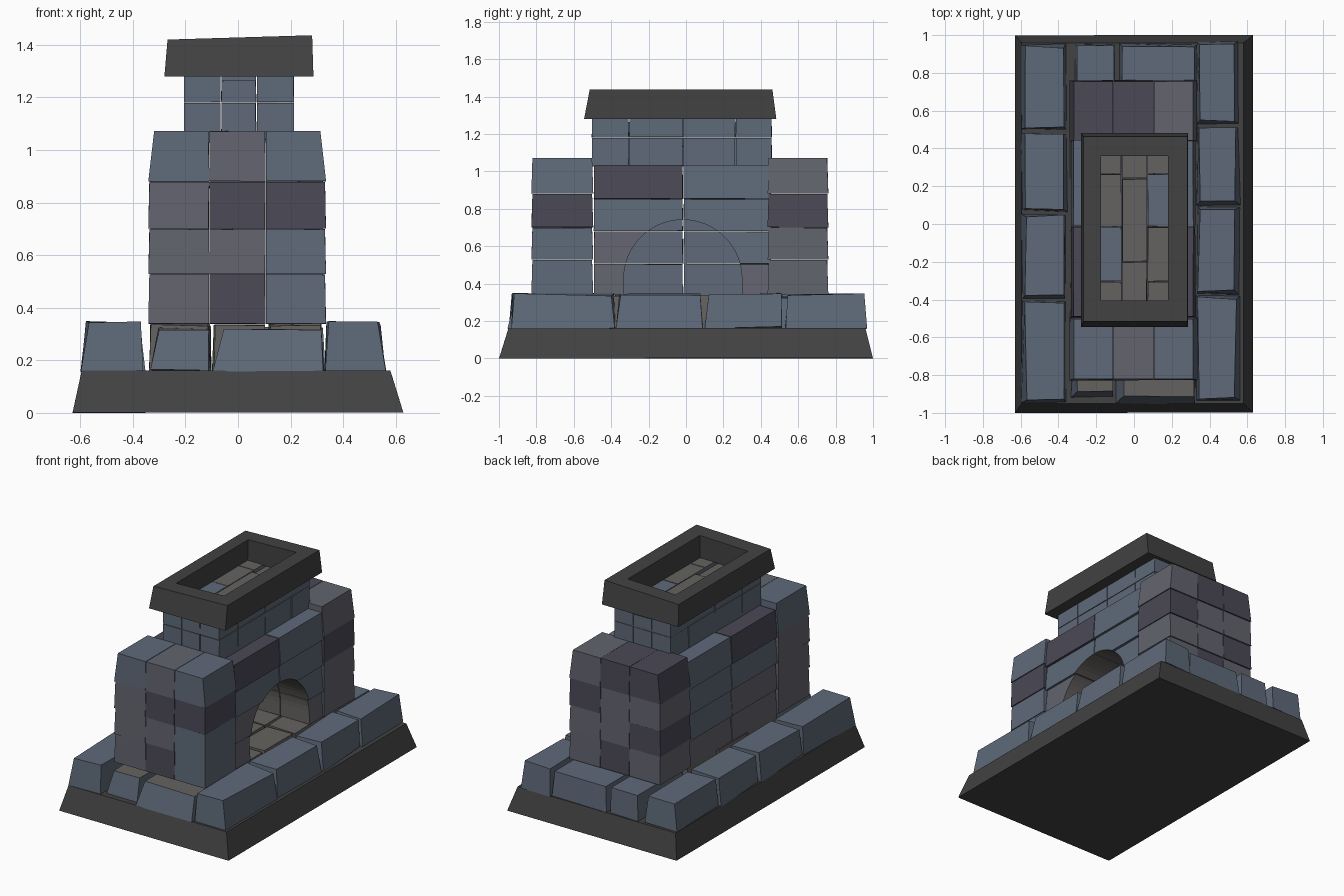
import bpy, bmesh, math, random
from mathutils import Vector

if "Cube" in bpy.data.objects:
    bpy.data.objects.remove(bpy.data.objects["Cube"])
random.seed(7)

COLORS = {
    "blue": (0.112, 0.142, 0.190, 1), "grey": (0.122, 0.127, 0.155, 1),
    "plum": (0.070, 0.066, 0.092, 1), "tan": (0.128, 0.124, 0.116, 1),
    "slab": (0.054, 0.054, 0.054, 1)}
KEYS = list(COLORS)
MATS = {}
for k, c in COLORS.items():
    MATS[k] = bpy.data.materials.new(k + "_stone")
    MATS[k].diffuse_color = c


def finish(name, bm):
    bmesh.ops.recalc_face_normals(bm, faces=bm.faces)
    me = bpy.data.meshes.new(name)
    bm.to_mesh(me)
    bm.free()
    for k in KEYS:
        me.materials.append(MATS[k])
    ob = bpy.data.objects.new(name, me)
    bpy.context.collection.objects.link(ob)
    return ob


def stone(bm, x, y, z, color, taper=(0, 0, 0, 0), jit=0.006):
    """Rough block; taper insets the top at -x, +x, -y, +y; jitter only shrinks it."""
    vs = bmesh.ops.create_cube(bm, size=1)["verts"]
    for v in vs:
        top = v.co.z > 0
        s = [1 if c > 0 else 0 for c in v.co]
        p = [x[s[0]], y[s[1]], z[s[2]]]
        for a in range(3):
            p[a] += (-1 if s[a] else 1) * random.uniform(0.0005, jit)
        if top:
            p[0] += -taper[1] if s[0] else taper[0]
            p[1] += -taper[3] if s[1] else taper[2]
        v.co = Vector(p)
    for f in {f for v in vs for f in v.link_faces}:
        f.material_index = KEYS.index(color)


def pairs(seq):
    return list(zip(seq[:-1], seq[1:]))


# sloped foundation slab
bm = bmesh.new()
stone(bm, (-0.63, 0.63), (-1, 1), (0, 0.162), "slab", (0.035, 0.05, 0.05, 0.04), 0.001)
finish("foundation_slab", bm)

# ring of big foundation stones
bm = bmesh.new()
for ys in pairs((-0.95, -0.4, 0.06, 0.49, 0.955)):
    stone(bm, (-0.60, -0.35), ys, (0.155, 0.353), "blue", (0.02, 0.01, 0.015, 0.01), 0.016)
for ys in pairs((-0.94, -0.375, 0.095, 0.525, 0.975)):
    stone(bm, (0.325, 0.565), ys, (0.155, 0.350), "blue", (0.01, 0.02, 0.012, 0.01), 0.016)
stone(bm, (-0.335, -0.10), (-0.92, -0.5), (0.155, 0.325), "tan", (0.025, 0, 0.03, 0), 0.012)
stone(bm, (-0.10, 0.33), (-0.955, -0.5), (0.155, 0.325), "tan", (0.035, 0.01, 0.04, 0), 0.012)
stone(bm, (-0.32, -0.095), (0.47, 0.96), (0.155, 0.335), "blue", (0.01, 0, 0, 0.005), 0.012)
stone(bm, (-0.08, 0.335), (0.47, 0.96), (0.155, 0.335), "blue", (0.01, 0.01, 0, 0.01), 0.012)
# blue outer faces on the front stones
bm.normal_update()
for f in bm.faces:
    if f.material_index == KEYS.index("tan") and f.normal.z < 0.7:
        f.material_index = 0
finish("foundation_stones", bm)

# hearth floor
bm = bmesh.new()
for xs in pairs((-0.34, -0.10, 0.11, 0.325)):
    for ys in pairs((-0.5, -0.18, 0.14, 0.47)):
        stone(bm, xs, ys, (0.155, 0.34), "tan", (0.005,) * 4, 0.01)
finish("hearth_floor", bm)

# front and back pillars: four courses of three bricks
ROWS = pairs((0.338, 0.527, 0.70, 0.88, 1.073))
COLS = pairs((-0.342, -0.11, 0.105, 0.336))
FRONT = ("grey plum blue", "grey grey blue", "grey plum plum", "blue grey blue")
BACK = ("grey plum grey", "plum grey grey", "grey grey plum", "plum plum grey")
for name, ys, cols in (("front_pillar", (-0.828, -0.495), FRONT), ("back_pillar", (0.435, 0.762), BACK)):
    bm = bmesh.new()
    for r, zs in enumerate(ROWS):
        for c, xs in enumerate(COLS):
            t = 0.022 if r == 3 else 0.004
            taper = (t if c == 0 else 0, t if c == 2 else 0, 0.006, 0.006)
            stone(bm, xs, ys, zs, cols[r].split()[c], taper, 0.002)
    finish(name, bm)

# middle wall with the fire opening
bm = bmesh.new()
WALL = (("grey", "grey"), ("grey", "blue"), ("blue", "blue"), ("plum", "blue"))
for r, zs in enumerate(pairs((0.337, 0.505, 0.68, 0.852, 1.036))):
    for c, xs in enumerate(pairs((-0.335, -0.11, 0.105, 0.327))):
        for k, ys in enumerate(pairs((-0.494, -0.015, 0.455))):
            t = 0.012
            stone(bm, xs, ys, zs, WALL[r][k], (t if c == 0 else 0, t if c == 2 else 0, 0.002, 0.002), 0.003)
wall = finish("middle_wall", bm)

# arched cutter, tan inside
bm = bmesh.new()
prof = [(-0.333, 0.30)] + [(-0.017 - 0.316 * math.cos(math.pi * i / 32), 0.425 + 0.316 * math.sin(math.pi * i / 32))
                           for i in range(33)] + [(0.299, 0.30)]
face = bm.faces.new([bm.verts.new((-0.116, y, z)) for y, z in prof])
ext = bmesh.ops.extrude_face_region(bm, geom=[face])["geom"]
bmesh.ops.translate(bm, vec=(0.6, 0, 0), verts=[g for g in ext if isinstance(g, bmesh.types.BMVert)])
# blue-grey stones seen at the back of the hearth, tan sides
for f in bm.faces:
    f.material_index = KEYS.index("tan")
    if len(f.verts) > 4:
        f.material_index = KEYS.index("blue")
cutter = finish("arch_cutter", bm)
cutter.hide_render = True
cutter.hide_viewport = True
cutter.display_type = 'WIRE'
mod = wall.modifiers.new("arch", 'BOOLEAN')
mod.operation, mod.solver, mod.object = 'DIFFERENCE', 'EXACT', cutter

# chimney bricks: two courses, three staggered columns
bm = bmesh.new()
SEAMS = ((-0.505, -0.305, -0.015, 0.265, 0.46), (-0.505, -0.2, 0.24, 0.46))
n = 0
TOPS = {(0, 1): "blue", (2, 2): "blue"}
for r, zs in enumerate(((1.025, 1.18), (1.18, 1.285))):
    for c, xs in enumerate(pairs((-0.207, -0.065, 0.07, 0.214))):
        for k, ys in enumerate(pairs(SEAMS[1 if c == 1 else 0])):
            drop = 0.02 * (k != 1) if r and c == 1 else 0
            stone(bm, xs, ys, (zs[0], zs[1] - drop), "blue", (0.001,) * 4, 0.0025)
            bm.faces.ensure_lookup_table()
            bm.normal_update()
            for f in bm.faces[-6:]:
                if f.normal.z > 0.8:
                    f.material_index = KEYS.index(TOPS.get((c, k), "tan"))
finish("chimney", bm)

# tilted chimney cap ring, top slightly smaller
bm = bmesh.new()
loops = []
for x0, x1, y0, y1, z in ((-0.28, 0.287, -0.545, 0.483, 1.28), (-0.268, 0.282, -0.515, 0.462, 1.428),
                          (-0.176, 0.18, -0.405, 0.36, 1.428), (-0.18, 0.18, -0.405, 0.36, 1.28)):
    tilt = 0.03 if z > 1.3 else 0
    loops.append([bm.verts.new((x, y, z + tilt * x)) for x, y in ((x0, y0), (x1, y0), (x1, y1), (x0, y1))])
for a, b in zip(loops, loops[1:] + loops[:1]):
    for i in range(4):
        j = (i + 1) % 4
        bm.faces.new((a[i], a[j], b[j], b[i])).material_index = KEYS.index("slab")
finish("chimney_cap", bm)

for m in bpy.data.materials:
    if m.users and not m.is_grease_pencil:
        m.use_nodes = True
        m.node_tree.nodes["Principled BSDF"].inputs["Base Color"].default_value = m.diffuse_color
